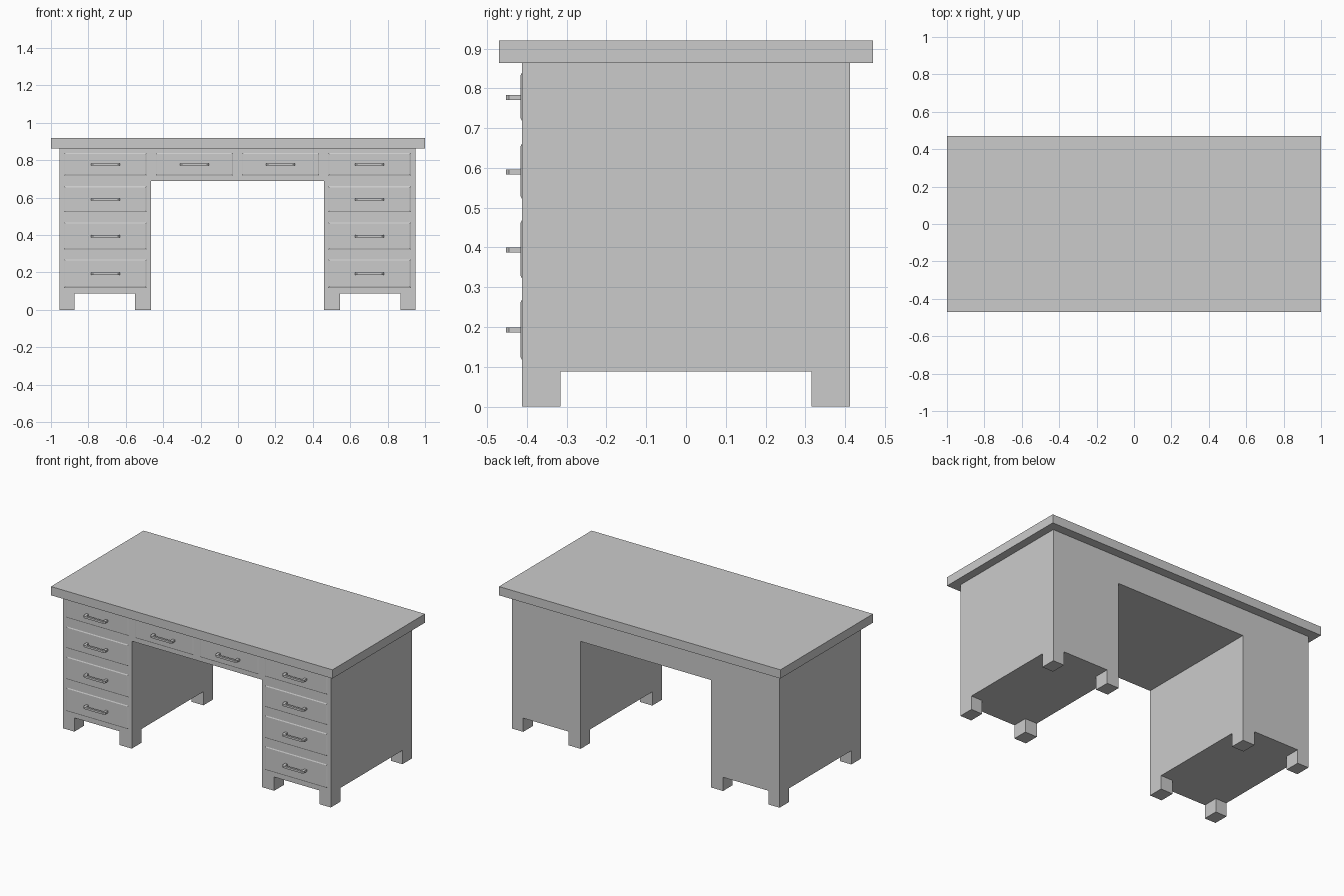
import bpy, bmesh

if "Cube" in bpy.data.objects:
    bpy.data.objects.remove(bpy.data.objects["Cube"])


def finish(name, bm):
    bmesh.ops.recalc_face_normals(bm, faces=bm.faces[:])
    mesh = bpy.data.meshes.new(name)
    bm.to_mesh(mesh)
    bm.free()
    obj = bpy.data.objects.new(name, mesh)
    bpy.context.collection.objects.link(obj)
    return obj


def box(name, x0, x1, y0, y1, z0, z1):
    bm = bmesh.new()
    bmesh.ops.create_cube(bm, size=1)
    for v in bm.verts:
        v.co = ((x0 + x1) / 2 + v.co.x * (x1 - x0),
                (y0 + y1) / 2 + v.co.y * (y1 - y0),
                (z0 + z1) / 2 + v.co.z * (z1 - z0))
    return finish(name, bm)


def prism(name, points, offset):
    bm = bmesh.new()
    face = bm.faces.new([bm.verts.new(p) for p in points])
    ext = bmesh.ops.extrude_face_region(bm, geom=[face])
    verts = [g for g in ext["geom"] if isinstance(g, bmesh.types.BMVert)]
    bmesh.ops.translate(bm, verts=verts, vec=offset)
    return finish(name, bm)


FRONT, BACK = -0.4125, 0.4125
FOOT_H = 0.088

# Table top
box("desk_top", -1, 1, -0.47, 0.47, 0.864, 0.92)

# Carcass: two pedestals joined by the drawer rail, with feet in the profile
half = [(0.463, 0.69), (0.463, 0), (0.549, 0), (0.549, FOOT_H),
        (0.871, FOOT_H), (0.871, 0), (0.951, 0), (0.951, 0.864)]
outline = half + [(-x, z) for x, z in reversed(half)]
SHIFT = -0.003
body = prism("desk_body", [(x + SHIFT, FRONT, z) for x, z in outline],
             (0, BACK - FRONT, 0))

# Clear the space between front and back feet
cutter = box("foot_gap_cutter", -1.2, 1.2, -0.315, 0.315, -0.1, FOOT_H)
cutter.hide_render = True
mod = body.modifiers.new("foot_gap", "BOOLEAN")
mod.operation = "DIFFERENCE"
mod.solver = "EXACT"
mod.object = cutter
bpy.context.view_layer.objects.active = body
bpy.ops.object.modifier_apply(modifier=mod.name)
bpy.data.objects.remove(cutter)


# Drawer front: thin raised panel with a narrow sloped border
def drawer_front(name, x0, x1, z0, z1):
    bm = bmesh.new()
    rings = []
    for inset, y in ((0, FRONT), (0.006, FRONT - 0.003)):
        a, b, c, d = x0 + inset, x1 - inset, z0 + inset, z1 - inset
        rings.append([bm.verts.new(p) for p in
                      ((a, y, c), (b, y, c), (b, y, d), (a, y, d))])
    for i in range(4):
        j = (i + 1) % 4
        bm.faces.new((rings[0][i], rings[0][j], rings[1][j], rings[1][i]))
    bm.faces.new(rings[1])
    bm.faces.new(rings[0][::-1])
    return finish(name, bm)


# Handle: flat U-shaped pull with chamfered corners
def handle(name, cx, cz):
    right = [(0.061, 0), (0.061, 0.024), (0.057, 0.027)]
    outer = [(0.067, 0.040), (0.077, 0.032), (0.077, 0)]
    path = ([(-x, d) for x, d in outer[::-1]] + outer + right
            + [(-x, d) for x, d in right[::-1]])
    return prism(name, [(cx + x, FRONT - d, cz - 0.0065) for x, d in path],
                 (0, 0, 0.013))


# Drawer rows: bottom, top, handle height
rows = [(0.718, 0.839, 0.777), (0.523, 0.661, 0.590),
        (0.323, 0.468, 0.394), (0.118, 0.269, 0.193)]
# Drawer columns: left edge, right edge, number of rows
columns = [(-0.930, -0.488, 4), (-0.439, -0.027, 1),
           (0.021, 0.434, 1), (0.482, 0.924, 4)]
for c, (x0, x1, count) in enumerate(columns):
    for r, (z0, z1, hz) in enumerate(rows[:count]):
        drawer_front(f"drawer_front_{c}_{r}", x0, x1, z0, z1)
        handle(f"drawer_handle_{c}_{r}", (x0 + x1) / 2, hz)
